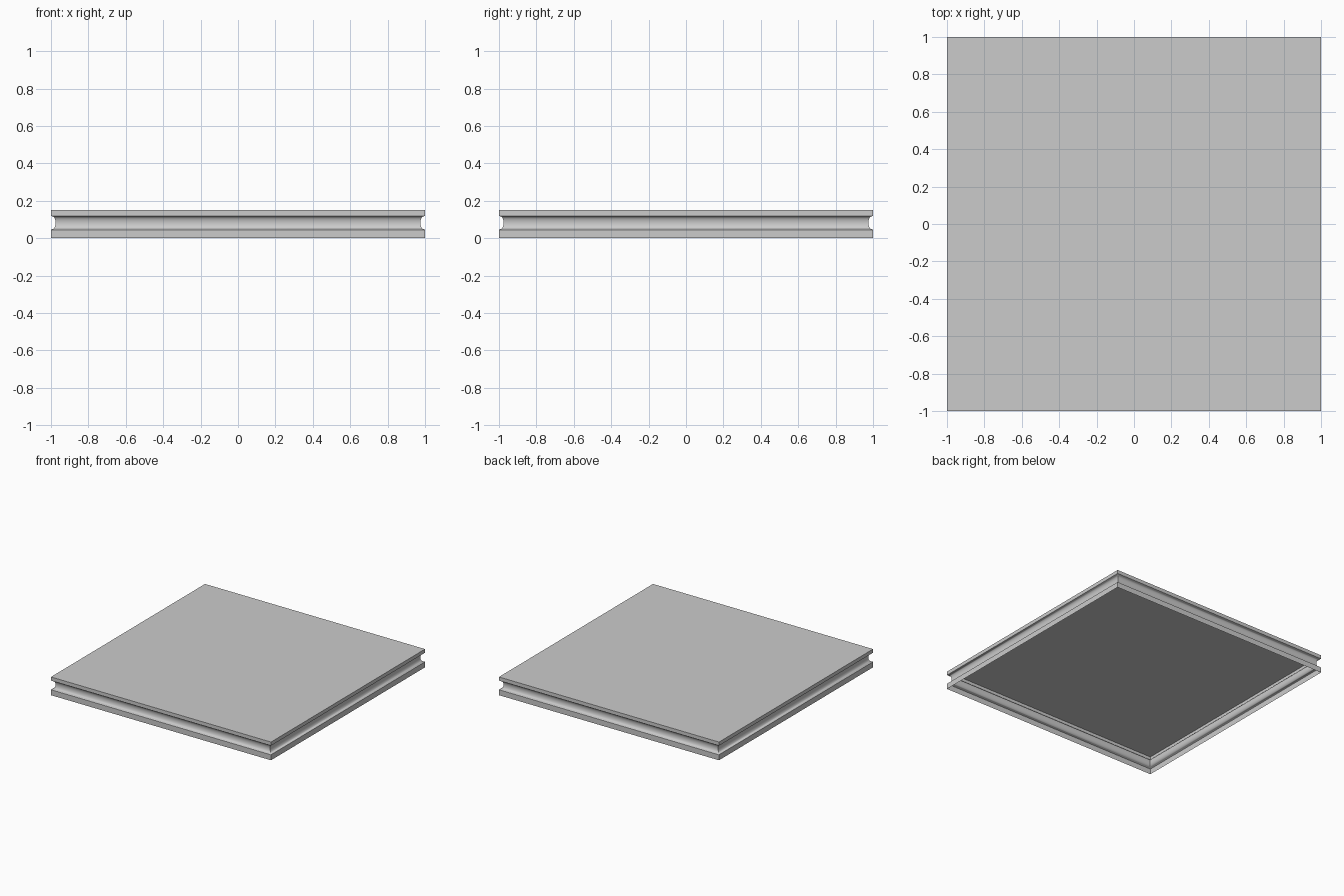
import bpy, bmesh, math

if "Cube" in bpy.data.objects:
    bpy.data.objects.remove(bpy.data.objects["Cube"])

# Edge profile (half width, height): straight fascia, scotia groove, straight fascia
profile = [(1.0, 0.0), (1.0, 0.045), (0.993, 0.049)]
STEPS = 10
for i in range(1, STEPS):
    a = math.pi * i / STEPS
    profile.append((0.993 - 0.018 * math.sin(a), 0.083 - 0.034 * math.cos(a)))
profile += [(0.993, 0.117), (1.0, 0.12), (1.0, 0.15)]

# Square moulding swept around the edge, capped on top and open underneath
bm = bmesh.new()
corners = [(-1, -1), (1, -1), (1, 1), (-1, 1)]
rings = [[bm.verts.new((sx * r, sy * r, z)) for sx, sy in corners] for r, z in profile]
for low, high in zip(rings, rings[1:]):
    for i in range(4):
        j = (i + 1) % 4
        bm.faces.new((low[i], low[j], high[j], high[i]))
bm.faces.new(rings[-1])

mesh = bpy.data.meshes.new("moulded_slab")
bm.to_mesh(mesh)
bm.free()
slab = bpy.data.objects.new("moulded_slab", mesh)
bpy.context.collection.objects.link(slab)

# Smooth groove with crisp corners
bpy.context.view_layer.objects.active = slab
slab.select_set(True)
bpy.ops.object.shade_smooth_by_angle(angle=math.radians(30))
